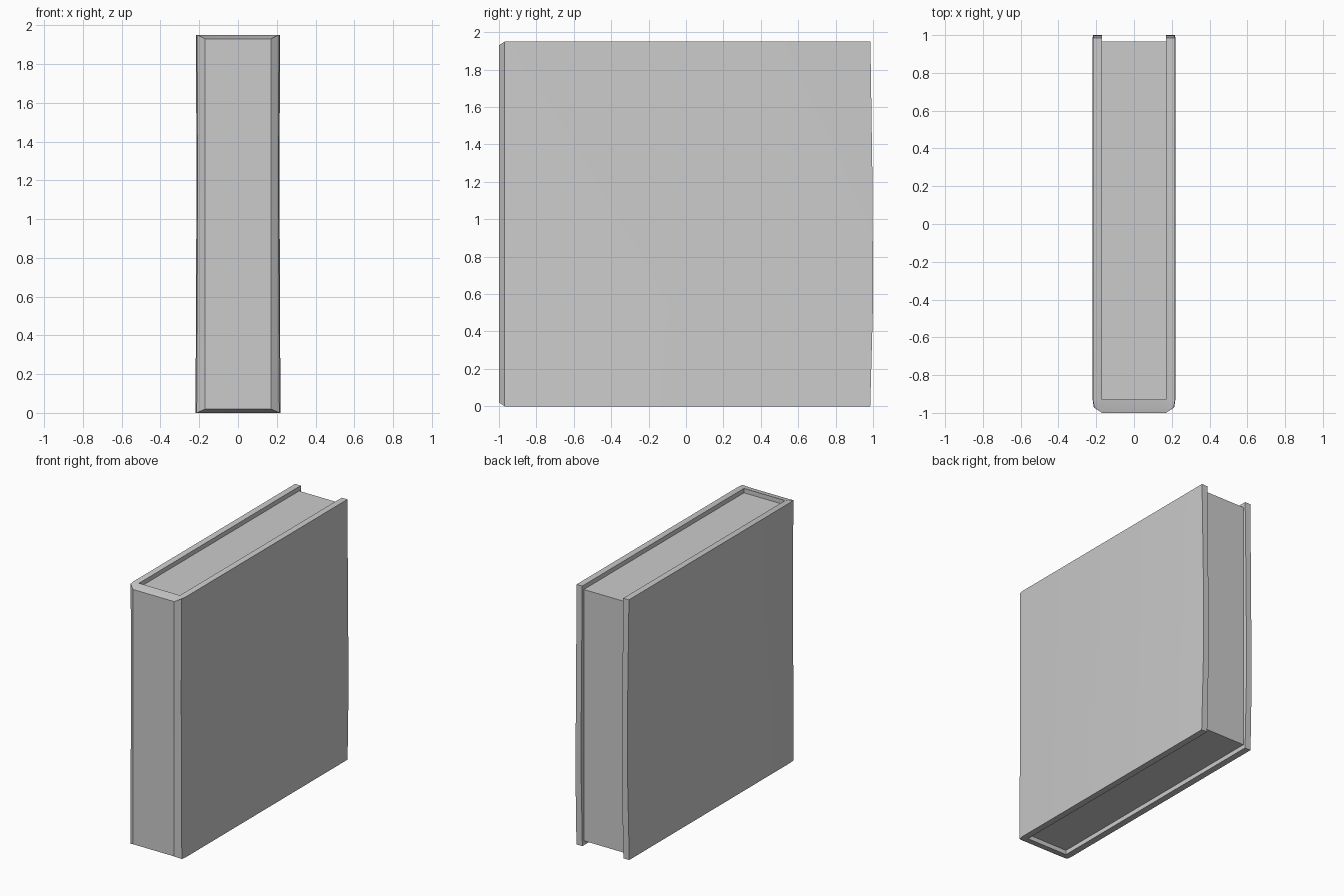
import bpy, bmesh

if "Cube" in bpy.data.objects:
    bpy.data.objects.remove(bpy.data.objects["Cube"])


def finish(bm, name):
    bmesh.ops.recalc_face_normals(bm, faces=bm.faces)
    mesh = bpy.data.meshes.new(name)
    bm.to_mesh(mesh)
    bm.free()
    obj = bpy.data.objects.new(name, mesh)
    bpy.context.collection.objects.link(obj)
    bpy.ops.object.select_all(action='DESELECT')
    bpy.context.view_layer.objects.active = obj
    obj.select_set(True)
    bpy.ops.object.shade_smooth_by_angle(angle=0.4)
    return obj


HEIGHT = 1.95
INNER = 0.17


# Cover: U-shaped section (two boards and a spine), lofted upwards with slight wear
def cover_section(bm, z, half, back, end):
    right_outer = [(INNER, -1.0), (half - 0.006, -0.97), (half, -0.93), (half, back)]
    right_inner = [(INNER, back), (INNER, -0.93)]
    right = right_outer + right_inner
    left = [(-x, y) for x, y in reversed(right)]
    ring = []
    for x, y in right + left:
        lift = end * 0.02 if y == -1.0 else 0
        ring.append(bm.verts.new((x, y, z + lift)))
    return ring


bm = bmesh.new()
levels = [(0, 0.219, 0.985, 1), (0.55, 0.217, 1.0, 0),
          (1.2, 0.214, 0.997, 0), (HEIGHT, 0.217, 0.986, -1)]
rings = [cover_section(bm, *lv) for lv in levels]
n = len(rings[0])
for a, b in zip(rings, rings[1:]):
    for i in range(n):
        j = (i + 1) % n
        bm.faces.new((a[i], a[j], b[j], b[i]))
# Close the top and bottom edges with strips from outer to inner side
for r in (rings[0], rings[-1]):
    bm.faces.new((r[2], r[3], r[4], r[5]))
    bm.faces.new((r[9], r[8], r[7], r[6]))
    bm.faces.new((r[0], r[1], r[2], r[5]))
    bm.faces.new((r[6], r[9], r[10], r[11]))
    bm.faces.new((r[0], r[5], r[6], r[11]))
finish(bm, "book_cover")

# Page block: set in slightly from the cover on three sides
bm = bmesh.new()
bmesh.ops.create_cube(bm, size=1)
for v in bm.verts:
    v.co.x *= 2 * (INNER + 0.005)
    v.co.y = 0.967 if v.co.y > 0 else -0.94
    v.co.z = HEIGHT - 0.033 if v.co.z > 0 else 0.033
finish(bm, "page_block")
